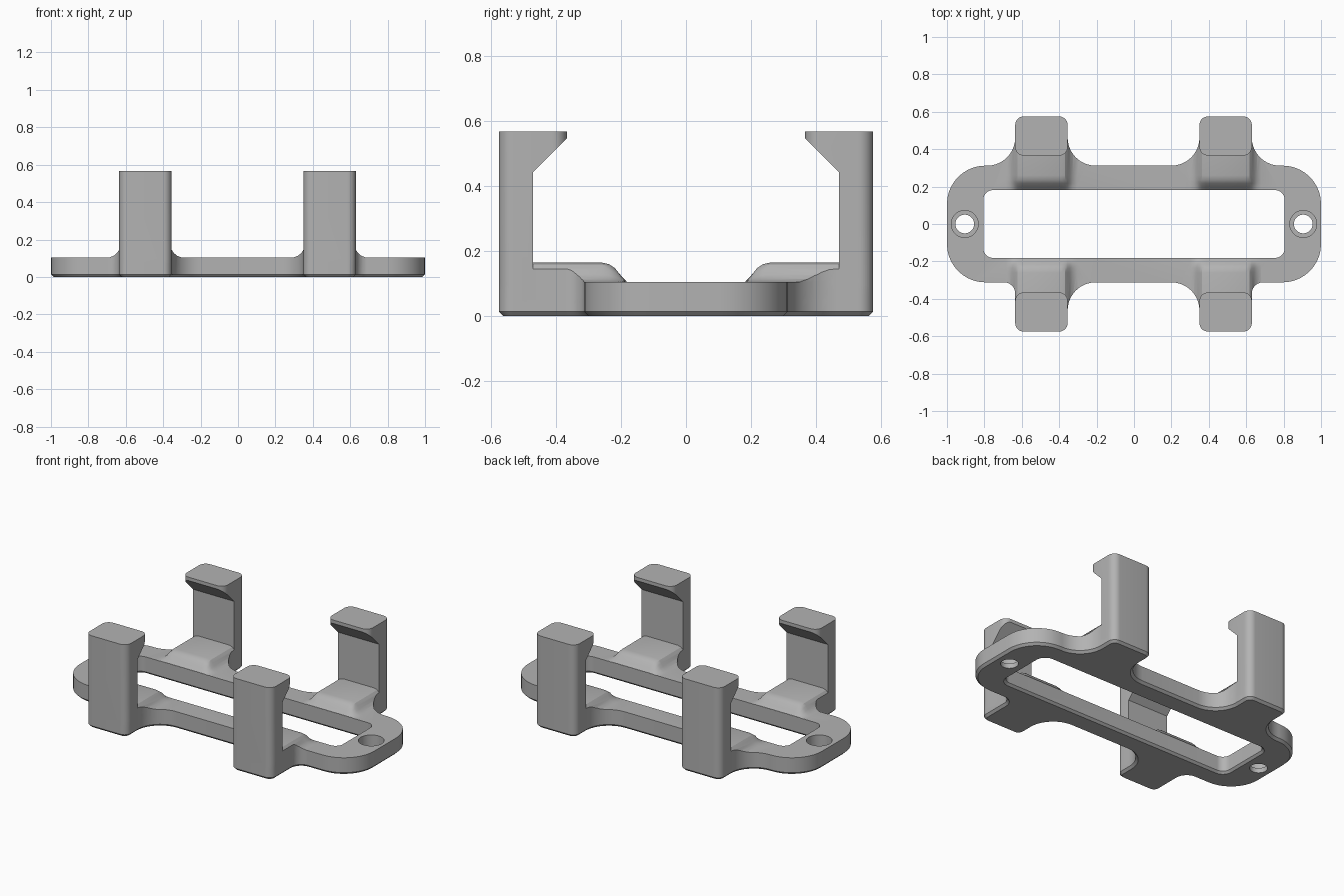
import bpy, bmesh, math
from mathutils import Vector

if "Cube" in bpy.data.objects:
    bpy.data.objects.remove(bpy.data.objects["Cube"])

grey = bpy.data.materials.new("plain grey")
grey.use_nodes = True
colour = (0.45, 0.45, 0.45, 1)
grey.diffuse_color = colour
grey.node_tree.nodes["Principled BSDF"].inputs["Base Color"].default_value = colour


def loft(name, rings):
    """Closed solid through rings of equal length."""
    bm = bmesh.new()
    rows = [[bm.verts.new(p) for p in ring] for ring in rings]
    n = len(rows[0])
    for a, b in zip(rows, rows[1:]):
        for i in range(n):
            j = (i + 1) % n
            bm.faces.new((a[i], a[j], b[j], b[i]))
    bm.faces.new(rows[0][::-1])
    bm.faces.new(rows[-1])
    bmesh.ops.recalc_face_normals(bm, faces=bm.faces)
    mesh = bpy.data.meshes.new(name)
    bm.to_mesh(mesh)
    bm.free()
    ob = bpy.data.objects.new(name, mesh)
    bpy.context.collection.objects.link(ob)
    mesh.materials.append(grey)
    return ob


def rounded(corners, steps=10):
    """Counter-clockwise outline from (x, y, radius) corners."""
    pts = []
    for i, (x, y, r) in enumerate(corners):
        p = Vector((x, y))
        a = (Vector(corners[i - 1][:2]) - p).normalized()
        b = (Vector(corners[(i + 1) % len(corners)][:2]) - p).normalized()
        for k in range(steps + 1):
            t = math.pi / 2 * k / steps
            pts.append(p + a * r * (1 - math.sin(t)) + b * r * (1 - math.cos(t)))
    return pts


def prism(name, pts, z0, z1, chamfer=0.0):
    """Upright extrusion whose bottom edge is inset by the chamfer."""
    rings = [[(p.x, p.y, z) for p in pts] for z in (z0 + abs(chamfer), z1)]
    if chamfer:
        low = []
        for i, p in enumerate(pts):
            d = (pts[(i + 1) % len(pts)] - pts[i - 1]).normalized()
            q = p + Vector((-d.y, d.x)) * chamfer
            low.append((q.x, q.y, z0))
        rings.insert(0, low)
    return loft(name, rings)


def rectangle(x0, x1, y0, y1, r):
    return rounded([(x1, y0, r), (x1, y1, r), (x0, y1, r), (x0, y0, r)])


def circle(x, r, n=40):
    return [Vector((x + r * math.cos(math.tau * i / n), r * math.sin(math.tau * i / n)))
            for i in range(n)]


def combine(ob, other, operation):
    mod = ob.modifiers.new("combine", "BOOLEAN")
    mod.operation, mod.solver, mod.object = operation, "EXACT", other
    bpy.context.view_layer.objects.active = ob
    bpy.ops.object.modifier_apply(modifier=mod.name)
    bpy.data.objects.remove(other)


# Base outline: rounded ends plus four filleted lugs
REACH, SIDE, HALF = 0.575, 0.312, 0.14
CENTRES = (0.49, -0.495)


def half_outline(sign, outer_fillet):
    pts = [(1, SIDE, 0.205)]
    for c, radii in ((CENTRES[0], (outer_fillet, 0.15)), (CENTRES[1], (0.15, outer_fillet))):
        pts += [(c + HALF, SIDE, radii[0]), (c + HALF, REACH, 0.045),
                (c - HALF, REACH, 0.045), (c - HALF, SIDE, radii[1])]
    pts.append((-1, SIDE, 0.205))
    return [(x, y * sign, r) for x, y, r in pts][::sign]


outline = rounded(half_outline(1, 0.15) + half_outline(-1, 0.06))
frame = prism("clip_frame", outline, 0, 0.105, 0.014)

# Long slot and the two counterbored screw holes
combine(frame, prism("slot", rectangle(-0.805, 0.805, -0.181, 0.181, 0.05),
                     -0.012, 0.3, -0.025), "DIFFERENCE")
for x in (-0.905, 0.905):
    combine(frame, prism("hole", circle(x, 0.05), -0.1, 0.3), "DIFFERENCE")
    combine(frame, prism("counterbore", circle(x, 0.072), 0.03, 0.3), "DIFFERENCE")

# Raised pads with flared sides, and hooked arms
FLARE = [(0.19, 0), (0.168, 0.15), (0.152, 0.38), (0.14, 0.67), (0.127, 0.9), (0.105, 1)]
RISE = [(0.182, 0.02), (0.2, 0.33), (0.218, 0.7), (0.235, 0.9), (0.26, 1), (0.5, 1)]
HOOK = [(0.6, 0.05), (0.6, 0.567), (0.3, 0.567), (0.3, 0.546), (0.366, 0.546),
        (0.47, 0.442), (0.47, 0.05)]

for c in CENTRES:
    for s in (-1, 1):
        section = [(0.19, -1)] + FLARE
        section += [(-x, h) for x, h in section[::-1]]
        pad = loft("pad", [[(c + x, s * y, 0.105 + 0.06 * (h * rise if h > 0 else h))
                            for x, h in section] for y, rise in RISE])
        combine(pad, prism("pad_limit", outline, 0, 0.4), "INTERSECT")
        combine(frame, pad, "UNION")

        arm = loft("arm", [[(c + x, s * y, z) for y, z in HOOK] for x in (-0.2, 0.2)])
        y0, y1 = sorted((s * 0.366, s * REACH))
        combine(arm, prism("arm_limit", rectangle(c - HALF, c + HALF, y0, y1, 0.045),
                           0, 0.7), "INTERSECT")
        combine(frame, arm, "UNION")

bpy.ops.object.select_all(action="DESELECT")
frame.select_set(True)
bpy.context.view_layer.objects.active = frame
bpy.ops.object.shade_smooth_by_angle(angle=math.radians(30))
